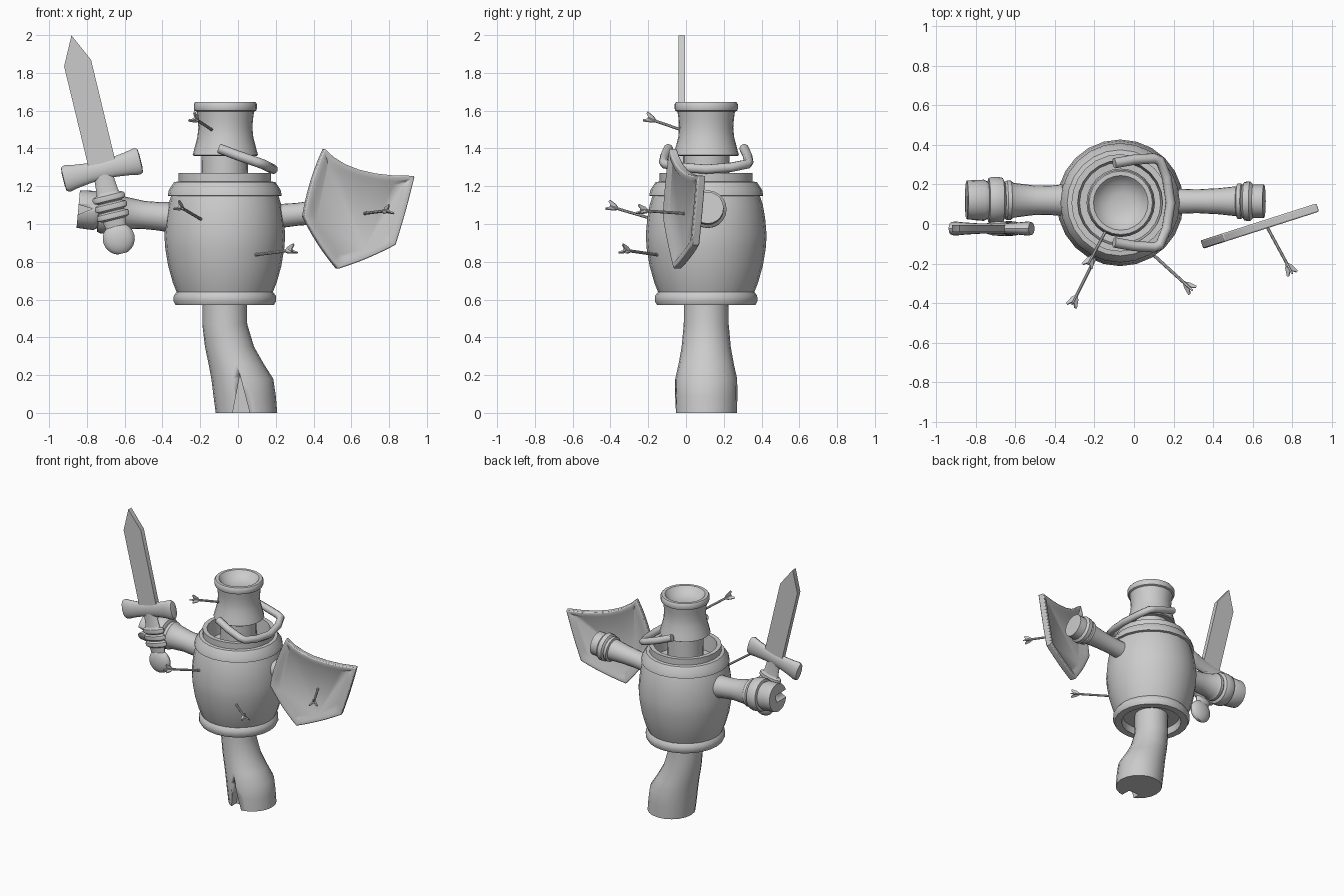
import bpy, bmesh
from math import pi, cos, sin, radians
from mathutils import Vector, Quaternion

cube = bpy.data.objects.get("Cube")
if cube:
    bpy.data.objects.remove(cube, do_unlink=True)

grey = bpy.data.materials.new("plain grey")
grey.use_nodes = True
grey.diffuse_color = (0.6, 0.6, 0.6, 1)
grey.node_tree.nodes["Principled BSDF"].inputs["Base Color"].default_value = (0.6, 0.6, 0.6, 1)

UP = Vector((0, 0, 1))


def activate(obj):
    bpy.ops.object.select_all(action='DESELECT')
    obj.select_set(True)
    bpy.context.view_layer.objects.active = obj


def finish(name, bm):
    """Turn a bmesh into a smooth-by-angle object with the shared material."""
    bmesh.ops.recalc_face_normals(bm, faces=bm.faces)
    mesh = bpy.data.meshes.new(name)
    bm.to_mesh(mesh)
    bm.free()
    obj = bpy.data.objects.new(name, mesh)
    bpy.context.collection.objects.link(obj)
    mesh.materials.append(grey)
    activate(obj)
    bpy.ops.object.shade_smooth_by_angle(angle=radians(38))
    return obj


def lathe(name, rings, origin, axis=UP, sides=20, flat=1.0):
    """Skin rings (radius, distance along axis, optional sideways shift)."""
    turn = UP.rotation_difference(Vector(axis))
    origin = Vector(origin)
    bm = bmesh.new()
    loops = []
    for radius, along, *shift in rings:
        side = shift[0] if shift else 0
        loops.append([bm.verts.new(origin + turn @ Vector((
            side + radius * cos(2 * pi * i / sides),
            flat * radius * sin(2 * pi * i / sides), along)))
            for i in range(sides)])
    for low, high in zip(loops, loops[1:]):
        for i in range(sides):
            j = (i + 1) % sides
            bm.faces.new((low[i], low[j], high[j], high[i]))
    bm.faces.new(loops[0])
    bm.faces.new(loops[-1])
    return finish(name, bm)


def plate(name, points, depth, rim=0.0, sunk=0.0):
    """Extrude an outline by a vector, optionally sinking a panel in both sides."""
    bm = bmesh.new()
    depth = Vector(depth)
    front = bm.faces.new([bm.verts.new(p) for p in points])
    back = bm.faces.new([bm.verts.new(Vector(p) + depth) for p in points])
    n = len(points)
    f, b = list(front.verts), list(back.verts)
    for i in range(n):
        j = (i + 1) % n
        bm.faces.new((f[i], f[j], b[j], b[i]))
    bmesh.ops.recalc_face_normals(bm, faces=bm.faces)
    if rim:
        for face in (front, back):
            bmesh.ops.inset_region(bm, faces=[face], thickness=rim * 0.6)
            bmesh.ops.inset_region(bm, faces=[face], thickness=rim * 0.4, depth=-sunk)
    return finish(name, bm)


def apply(obj, kind, **settings):
    mod = obj.modifiers.new(kind.title(), kind)
    for key, value in settings.items():
        setattr(mod, key, value)
    activate(obj)
    bpy.ops.object.modifier_apply(modifier=mod.name)


def cut(obj, points, depth):
    cutter = plate("notch_cutter", points, depth)
    cutter.hide_render = True
    apply(obj, 'BOOLEAN', object=cutter, operation='DIFFERENCE', solver='EXACT')
    bpy.data.objects.remove(cutter, do_unlink=True)


# Barrel body, open at the top and recessed underneath
CX, CY = -0.07, 0.107
lathe("barrel", [
    (0.12, 0.62), (0.2, 0.62), (0.21, 0.57), (0.26, 0.57), (0.271, 0.59),
    (0.27, 0.62), (0.255, 0.64), (0.275, 0.69), (0.3, 0.78), (0.315, 0.87),
    (0.32, 0.94), (0.312, 1.03), (0.3, 1.1), (0.285, 1.147), (0.302, 1.15),
    (0.296, 1.18), (0.268, 1.222), (0.246, 1.225), (0.246, 1.27), (0.215, 1.27),
    (0.205, 1.15), (0.1, 1.14)], (CX, CY, 0), sides=24)

# Neck and hollow-topped head
lathe("neck", [(0.125, 1.1), (0.122, 1.4)], (CX, CY, 0))
lathe("head", [
    (0.12, 1.37), (0.165, 1.36), (0.173, 1.365), (0.161, 1.41), (0.148, 1.46),
    (0.143, 1.51), (0.147, 1.56), (0.152, 1.595), (0.164, 1.6), (0.167, 1.61),
    (0.167, 1.635), (0.16, 1.645), (0.138, 1.645), (0.125, 1.63), (0.1, 1.605),
    (0.05, 1.588)], (CX + 0.003, CY, 0), sides=24)

# Single leg with a split foot
leg = lathe("leg", [
    (0.163, 0, 0.115), (0.165, 0.09, 0.105), (0.164, 0.18, 0.093),
    (0.146, 0.26, 0.06), (0.13, 0.35, 0.025), (0.119, 0.47), (0.117, 0.65)],
    (CX, CY, 0))
cut(leg, [(-0.03, -0.2, -0.01), (0.065, -0.2, -0.01), (0.01, -0.2, 0.2)], (0, 0.22, 0))

# Arms with cuffs
right_arm = lathe("right_arm", [
    (0.085, 0), (0.075, 0.12), (0.074, 0.2), (0.088, 0.31), (0.1, 0.325),
    (0.1, 0.345), (0.092, 0.355), (0.113, 0.365), (0.118, 0.385), (0.118, 0.42),
    (0.112, 0.437), (0.093, 0.44), (0.104, 0.46), (0.1, 0.548)],
    (-0.3, 0.12, 1.03), Vector((-1, 0, 0.09)).normalized())
cut(right_arm, [(-0.9, -0.1, 1.03), (-0.9, -0.1, 1.12), (-0.77, -0.1, 1.08)], (0, 0.24, 0))
lathe("left_arm", [
    (0.064, 0), (0.06, 0.12), (0.066, 0.23), (0.076, 0.32), (0.09, 0.325),
    (0.09, 0.345), (0.083, 0.35), (0.098, 0.36), (0.1, 0.39), (0.085, 0.405),
    (0.084, 0.46)], (0.2, 0.115, 1.04), Vector((1, 0, 0.1)).normalized())

# Loose bucket handle around the neck
curve = bpy.data.curves.new("handle", 'CURVE')
curve.dimensions = '3D'
curve.bevel_depth = 0.026
curve.bevel_resolution = 2
curve.use_fill_caps = True
half = [(-0.1, 0.2, 1.4), (0.0, 0.218, 1.362), (0.1, 0.225, 1.328),
        (0.13, 0.215, 1.317), (0.165, 0.13, 1.3)]
path = [(x, CY - y, z) for x, y, z in half] + [(0.185, CY, 1.29)]
path += [(x, CY + y, z) for x, y, z in reversed(half)]
spline = curve.splines.new('POLY')
spline.points.add(len(path) - 1)
for point, place in zip(spline.points, path):
    point.co = (*place, 1)
handle = bpy.data.objects.new("handle", curve)
bpy.context.collection.objects.link(handle)
activate(handle)
bpy.ops.object.convert(target='MESH')
handle.data.materials.clear()
handle.data.materials.append(grey)
bpy.ops.object.shade_smooth_by_angle(angle=radians(50))

# Shield: five corners joined by bowed edges (corner, middle of next edge)
edges = [((0.46, 1.4), (0.645, 1.287)), ((0.937, 1.255), (0.89, 1.07)),
         ((0.836, 0.89), (0.69, 0.82)), ((0.53, 0.762), (0.432, 0.894)),
         ((0.35, 1.04), (0.393, 1.225))]
outline = []
for k, (corner, middle) in enumerate(edges):
    a, m, c = Vector(corner), Vector(middle), Vector(edges[(k + 1) % len(edges)][0])
    pull = 2 * m - (a + c) / 2
    for s in range(6):
        t = s / 6
        p = (1 - t) ** 2 * a + 2 * t * (1 - t) * pull + t * t * c
        outline.append((p.x, -0.125 + 0.32 * (p.x - 0.35), p.y))
shield = plate("shield", outline, Vector((-0.3, 0.95, 0)) * 0.044, 0.05, 0.012)
apply(shield, 'BEVEL', width=0.007, segments=2, limit_method='ANGLE', angle_limit=radians(60))

# Sword, flattened from front to back
HILT = Vector((-0.72, -0.023, 1.286))
blade_dir = Vector((-0.237, 0, 0.971)).normalized()
guard_dir = Vector((blade_dir.z, 0, -blade_dir.x))
blade = [(-0.066, 0), (0.08, 0), (0.082, 0.58), (0.012, 0.731), (-0.065, 0.58)]
plate("sword_blade", [HILT + guard_dir * v + blade_dir * u - Vector((0, 0.018, 0))
                      for v, u in blade], (0, 0.036, 0))
guard = [(0.05, 0), (0.053, 0.07), (0.062, 0.14), (0.072, 0.19), (0.064, 0.208), (0.03, 0.212)]
lathe("sword_guard", [(r, -t) for r, t in reversed(guard)] + guard[1:],
      HILT, guard_dir, 16, 0.5)
grip = [(0.05, 0.02), (0.058, 0.12)]
for t in (0.152, 0.2, 0.248):
    grip += [(0.062, t - 0.023), (0.084, t - 0.014), (0.088, t), (0.084, t + 0.014),
             (0.062, t + 0.023)]
grip += [(0.05, 0.34)]
lathe("sword_grip", grip, HILT, -blade_dir, 16, 0.42)
ball = [(0.085 * sin(pi * k / 10), -0.085 * cos(pi * k / 10)) for k in range(1, 10)]
lathe("sword_pommel", ball, HILT - blade_dir * 0.374, blade_dir, 16, 0.45)

# Arrows stuck in the head, barrel and shield: (tail, tip)
arrows = {
    "head_arrow": ((-0.235, -0.21, 1.562), (-0.14, -0.03, 1.5)),
    "upper_barrel_arrow": ((-0.315, -0.41, 1.095), (-0.17, -0.12, 1.01)),
    "lower_barrel_arrow": ((0.295, -0.335, 0.863), (0.08, -0.14, 0.835)),
    "shield_arrow": ((0.8, -0.25, 1.072), (0.67, -0.01, 1.056)),
}
for name, (tail, tip) in arrows.items():
    tail, tip = Vector(tail), Vector(tip)
    way = (tail - tip).normalized()
    length = (tail - tip).length
    lathe(name + "_shaft", [(0.008, 0), (0.008, length - 0.01)], tip, way, 8)
    side = way.cross(UP).normalized()
    for k in range(3):
        out = Quaternion(way, 2 * pi * k / 3 + pi / 6) @ side
        thick = way.cross(out) * 0.008
        vane = [(0, -0.065), (0.02, -0.04), (0.034, 0), (0.024, 0.004), (0, -0.02)]
        plate(f"{name}_vane_{k + 1}", [tail + out * r + way * t - thick / 2
                                      for r, t in vane], thick)
